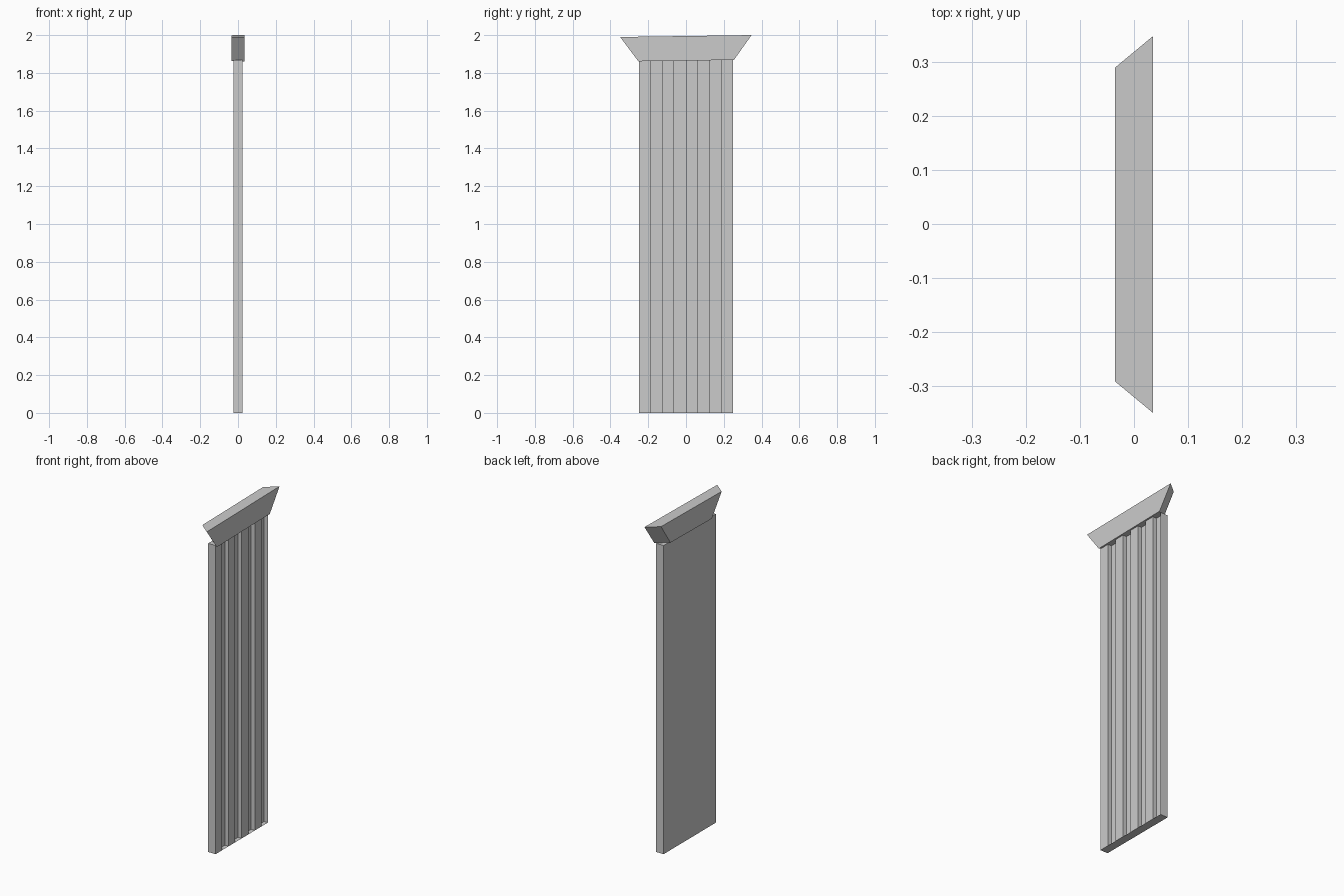
import bpy, bmesh
from mathutils import Matrix

if "Cube" in bpy.data.objects:
    bpy.data.objects.remove(bpy.data.objects["Cube"])


def finish(bm, name):
    mesh = bpy.data.meshes.new(name)
    bm.to_mesh(mesh)
    bm.free()
    obj = bpy.data.objects.new(name, mesh)
    bpy.context.collection.objects.link(obj)
    return obj


def face(bm, *points):
    return bm.faces.new([bm.verts.new(p) for p in points])


# Shaft: flat slab whose +x face is divided in 8 strips, every other one sunk
X, Y, H, FLOOR, STRIPS = 0.025, 0.25, 1.867, 0.0, 8
bm = bmesh.new()
face(bm, (-X, Y, 0), (-X, -Y, 0), (-X, -Y, H), (-X, Y, H))
face(bm, (-X, -Y, 0), (X, -Y, 0), (X, -Y, H), (-X, -Y, H))
face(bm, (X, Y, 0), (-X, Y, 0), (-X, Y, H), (X, Y, H))
face(bm, (-X, -Y, H), (X, -Y, H), (X, Y, H), (-X, Y, H))
face(bm, (-X, Y, 0), (X, Y, 0), (X, -Y, 0), (-X, -Y, 0))
step = 2 * Y / STRIPS
for i in range(STRIPS):
    a, b = -Y + i * step, -Y + (i + 1) * step
    x = FLOOR if i % 2 else X
    face(bm, (x, a, 0), (x, b, 0), (x, b, H), (x, a, H))
    # Flute side walls
    if i % 2:
        face(bm, (FLOOR, a, 0), (FLOOR, a, H), (X, a, H), (X, a, 0))
        if i < STRIPS - 1:
            face(bm, (FLOOR, b, 0), (X, b, 0), (X, b, H), (FLOOR, b, H))
bmesh.ops.remove_doubles(bm, verts=bm.verts, dist=1e-5)
finish(bm, "fluted_shaft")

# Capital: flaring block with mitred ends, tilted very slightly
bm = bmesh.new()
bmesh.ops.create_cube(bm, size=2)
for v in bm.verts:
    front, top = v.co.x > 0, v.co.z > 0
    half = (0.348 if front else 0.29) if top else (0.253 if front else 0.197)
    v.co = (0.035 * v.co.x, half * v.co.y, 0.065 * v.co.z)
capital = finish(bm, "capital")
capital.matrix_world = Matrix.Translation((0, 0, 1.93)) @ Matrix.Rotation(0.0145, 4, 'X')
